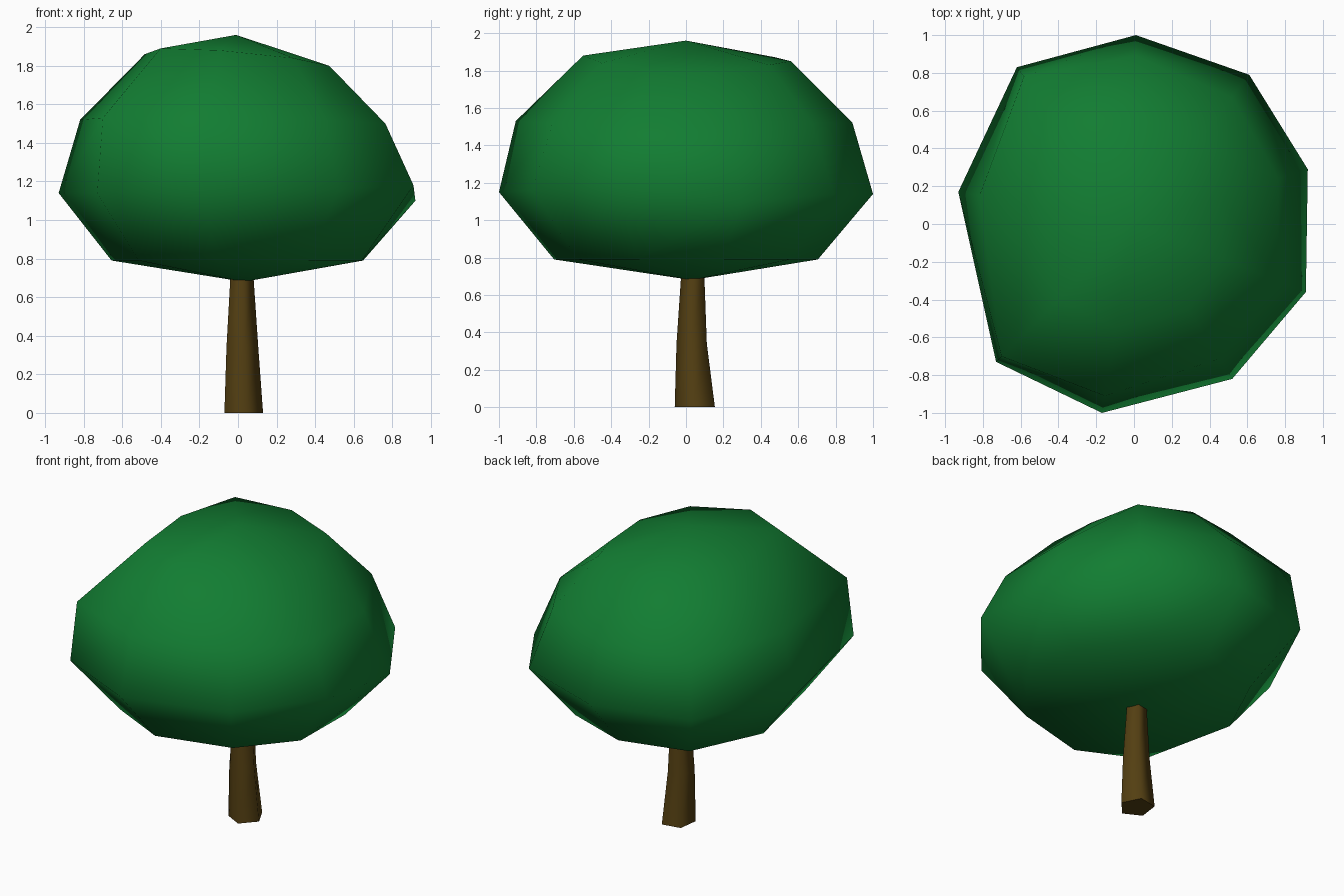
import bpy, math

if "Cube" in bpy.data.objects:
    bpy.data.objects.remove(bpy.data.objects["Cube"])


def material(name, rgb):
    m = bpy.data.materials.new(name)
    m.diffuse_color = (*rgb, 1)
    m.use_nodes = True
    m.node_tree.nodes["Principled BSDF"].inputs["Base Color"].default_value = m.diffuse_color
    return m


def loft(name, rings, mat, bottom=None, top=None):
    """Skin equal-sized rings; close each end with a pole point or an n-gon."""
    n = len(rings[0])
    verts = [p for r in rings for p in r]
    faces = []
    for k in range(len(rings) - 1):
        for i in range(n):
            j = (i + 1) % n
            faces.append((k * n + i, k * n + j, (k + 1) * n + j, (k + 1) * n + i))
    last = (len(rings) - 1) * n
    if bottom:
        verts.append(bottom)
        faces += [((i + 1) % n, i, len(verts) - 1) for i in range(n)]
    else:
        faces.append(tuple(reversed(range(n))))
    if top:
        verts.append(top)
        faces += [(last + i, last + (i + 1) % n, len(verts) - 1) for i in range(n)]
    else:
        faces.append(tuple(range(last, last + n)))
    me = bpy.data.meshes.new(name)
    me.from_pydata(verts, [], faces)
    me.materials.append(mat)
    ob = bpy.data.objects.new(name, me)
    bpy.context.collection.objects.link(ob)
    return ob


leaf = material("leaf green", (0.006, 0.205, 0.032))
bark = material("bark brown", (0.088, 0.05, 0.006))

# Crown: irregular nine-sided dome
# widest point x, y, z; shoulder scale and z; upper scale and z
ribs = [
    (0.92, 0.29, 1.10, 0.83, 1.50, 0.50, 1.79),
    (0.61, 0.79, 1.14, 0.85, 1.52, 0.56, 1.83),
    (0.01, 1.00, 1.14, 0.89, 1.52, 0.56, 1.85),
    (-0.62, 0.83, 1.14, 0.94, 1.53, 0.58, 1.87),
    (-0.93, 0.17, 1.14, 0.88, 1.52, 0.52, 1.86),
    (-0.73, -0.73, 1.14, 0.96, 1.53, 0.55, 1.89),
    (-0.17, -1.00, 1.15, 0.91, 1.53, 0.55, 1.88),
    (0.52, -0.82, 1.16, 0.87, 1.52, 0.55, 1.84),
    (0.91, -0.36, 1.18, 0.84, 1.50, 0.52, 1.80),
]
crown = loft("crown", [
    [(x * 0.705, y * 0.705, 0.79) for x, y, *_ in ribs],
    [(x, y, z) for x, y, z, *_ in ribs],
    [(x * s, y * s, z) for x, y, _, s, z, *_ in ribs],
    [(x * s, y * s, z) for x, y, _, _, _, s, z in ribs],
], leaf, bottom=(0.03, 0.03, 0.68), top=(-0.01, 0, 1.96))

# Trunk: tapered five-sided post, slightly crooked, running into the crown
angles = [math.radians(280 + 72 * i) for i in range(5)]
trunk = loft("trunk", [
    [(cx + rx * math.cos(a), cy + ry * math.sin(a), z) for a in angles]
    for cx, cy, rx, ry, z in [
        (0.024, 0.052, 0.107, 0.114, 0),
        (0.018, 0.034, 0.088, 0.086, 0.34),
        (0.017, 0.039, 0.063, 0.065, 0.72),
    ]
], bark)

# Soft foliage and bark shading, sharp trunk base
for ob, ang in ((crown, 180), (trunk, 80)):
    bpy.ops.object.select_all(action='DESELECT')
    ob.select_set(True)
    bpy.context.view_layer.objects.active = ob
    bpy.ops.object.shade_smooth_by_angle(angle=math.radians(ang))
